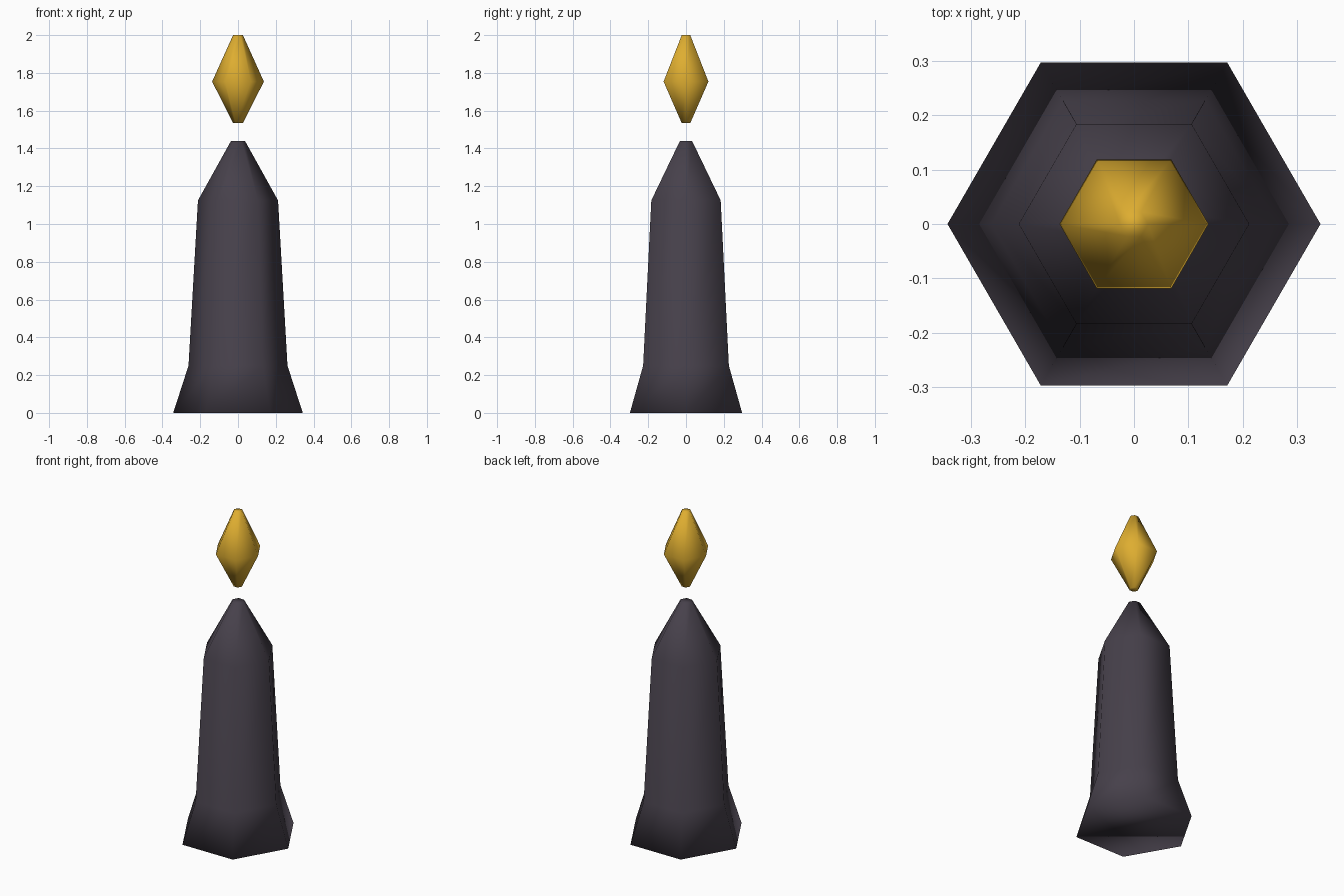
import bpy
import bmesh
from math import cos, sin, tau

SIDES = 6

cube = bpy.data.objects.get("Cube")
if cube:
    bpy.data.objects.remove(cube, do_unlink=True)


def make_material(name, color):
    mat = bpy.data.materials.new(name)
    mat.use_nodes = True
    mat.diffuse_color = color
    mat.node_tree.nodes["Principled BSDF"].inputs["Base Color"].default_value = color
    return mat


def hex_solid(name, profile, mat):
    """Closed, smooth-shaded hexagonal solid through (radius, height) rings."""
    bm = bmesh.new()
    rings = [[bm.verts.new((r * cos(tau * i / SIDES), r * sin(tau * i / SIDES), z))
              for i in range(SIDES)] for r, z in profile]
    for low, high in zip(rings, rings[1:]):
        for i in range(SIDES):
            j = (i + 1) % SIDES
            bm.faces.new((low[i], low[j], high[j], high[i]))
    bm.faces.new(rings[0][::-1])
    bm.faces.new(rings[-1])
    for face in bm.faces:
        face.smooth = True
    mesh = bpy.data.meshes.new(name)
    bm.to_mesh(mesh)
    bm.free()
    mesh.materials.append(mat)
    obj = bpy.data.objects.new(name, mesh)
    bpy.context.collection.objects.link(obj)
    return obj


stone = make_material("dark stone", (0.062, 0.052, 0.070, 1))
gold = make_material("gold", (0.73, 0.42, 0.03, 1))

# Flared foot, tapered shaft and pointed cap in one piece
hex_solid("obelisk", [(0.343, 0), (0.262, 0.25), (0.212, 1.125), (0.037, 1.44)], stone)

# Crystal floating over the tip
hex_solid("floating_crystal", [(0.026, 1.534), (0.137, 1.754), (0.026, 2.0)], gold)
